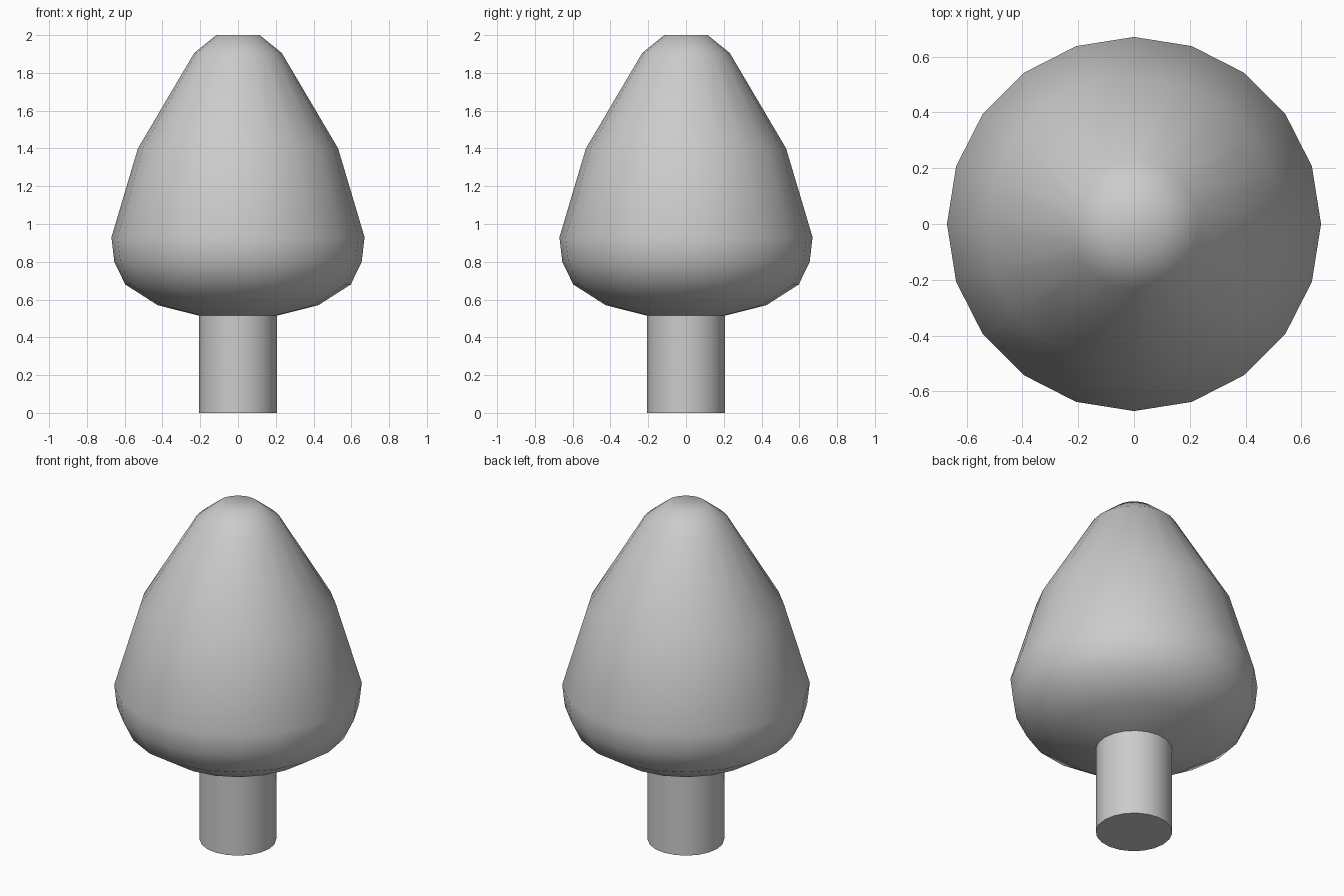
import bpy, bmesh
from math import cos, sin, pi, radians

if "Cube" in bpy.data.objects:
    bpy.data.objects.remove(bpy.data.objects["Cube"])

SIDES = 20


def lathe(name, profile, cap_bottom, cap_top, angle):
    """Revolve (radius, height) points around z, listed from bottom to top."""
    bm = bmesh.new()
    rings = [[bm.verts.new((r * cos(2 * pi * i / SIDES), r * sin(2 * pi * i / SIDES), z))
              for i in range(SIDES)] for r, z in profile]
    for low, high in zip(rings, rings[1:]):
        for i in range(SIDES):
            j = (i + 1) % SIDES
            bm.faces.new((low[i], low[j], high[j], high[i]))
    if cap_bottom:
        bm.faces.new(rings[0][::-1])
    if cap_top:
        bm.faces.new(rings[-1])
    mesh = bpy.data.meshes.new(name)
    bm.to_mesh(mesh)
    bm.free()
    obj = bpy.data.objects.new(name, mesh)
    bpy.context.collection.objects.link(obj)
    bpy.ops.object.select_all(action='DESELECT')
    obj.select_set(True)
    bpy.context.view_layer.objects.active = obj
    bpy.ops.object.shade_smooth_by_angle(angle=radians(angle))
    return obj


# Trunk: plain cylinder with a crisp bottom edge
lathe("trunk", [(0.207, 0.0), (0.207, 0.515)], True, False, 40)

# Foliage: smooth tapered crown with a small flat tip
lathe("foliage", [(0.207, 0.515), (0.425, 0.57), (0.597, 0.68), (0.655, 0.80),
                  (0.67, 0.93), (0.53, 1.40), (0.232, 1.905), (0.115, 2.0)],
      False, True, 80)
